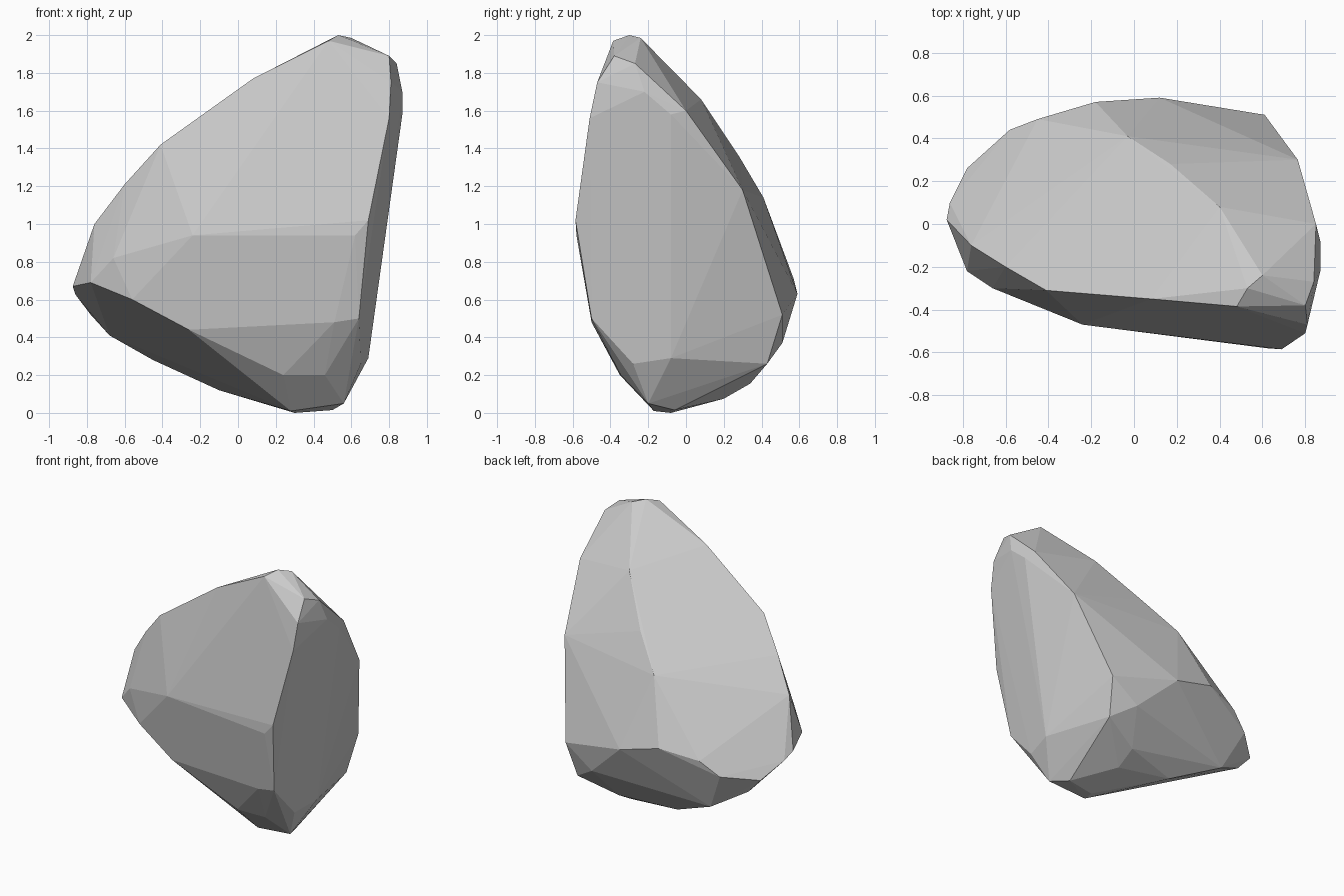
import bpy, bmesh, math

# Corner points of the stone, grouped by facet
crown = [(.53, -.30, 2.0), (.60, -.24, 1.985), (.48, -.385, 1.97),
         (.80, -.38, 1.89), (.84, -.27, 1.85), (.81, -.47, 1.75), (.87, -.22, 1.70)]
front = [(-.41, -.31, 1.42), (.08, -.35, 1.77), (-.24, -.47, .94), (.62, -.58, .94),
         (.69, -.585, 1.02), (.80, -.51, 1.56), (-.66, -.30, .82),
         (.51, -.50, .48), (-.26, -.385, .44), (-.56, -.33, .60)]
top_edge = [(.40, .08, 1.66), (.17, .28, 1.36), (-.03, .41, 1.14), (-.60, -.20, 1.21),
            (-.76, -.10, 1.0)]
left_end = [(-.875, .02, .67), (-.78, -.22, .69), (-.86, .10, .625), (-.78, .26, .52),
            (-.58, .44, .56), (-.45, .49, .66)]
right_side = [(.87, -.08, 1.58), (.85, 0, 1.60), (.765, .30, 1.18), (.61, .51, .52),
              (.69, -.08, .29), (.64, -.50, .50), (.65, -.28, .26)]
back = [(-.18, .57, .71), (.12, .59, .63), (.40, .51, .37), (.57, .43, .26), (.30, .34, .155)]
underside = [(.46, -.345, .20), (.24, -.35, .20), (.28, -.17, .01), (.56, -.20, .05),
             (.30, -.08, 0), (.50, -.06, .015), (.30, .20, .075), (-.10, .24, .12),
             (-.45, .36, .28), (-.68, .25, .41)]

# Wrap the points in a convex hull and merge nearly flat facets
bm = bmesh.new()
for p in crown + front + top_edge + left_end + right_side + back + underside:
    bm.verts.new(p)
bmesh.ops.convex_hull(bm, input=bm.verts[:])
bmesh.ops.delete(bm, geom=[v for v in bm.verts if not v.link_faces], context='VERTS')
bmesh.ops.dissolve_limit(bm, angle_limit=math.radians(2), verts=bm.verts[:], edges=bm.edges[:])
bmesh.ops.recalc_face_normals(bm, faces=bm.faces[:])

mesh = bpy.data.meshes.new("stone")
bm.to_mesh(mesh)
bm.free()
stone = bpy.data.objects.new("stone", mesh)
bpy.context.collection.objects.link(stone)
